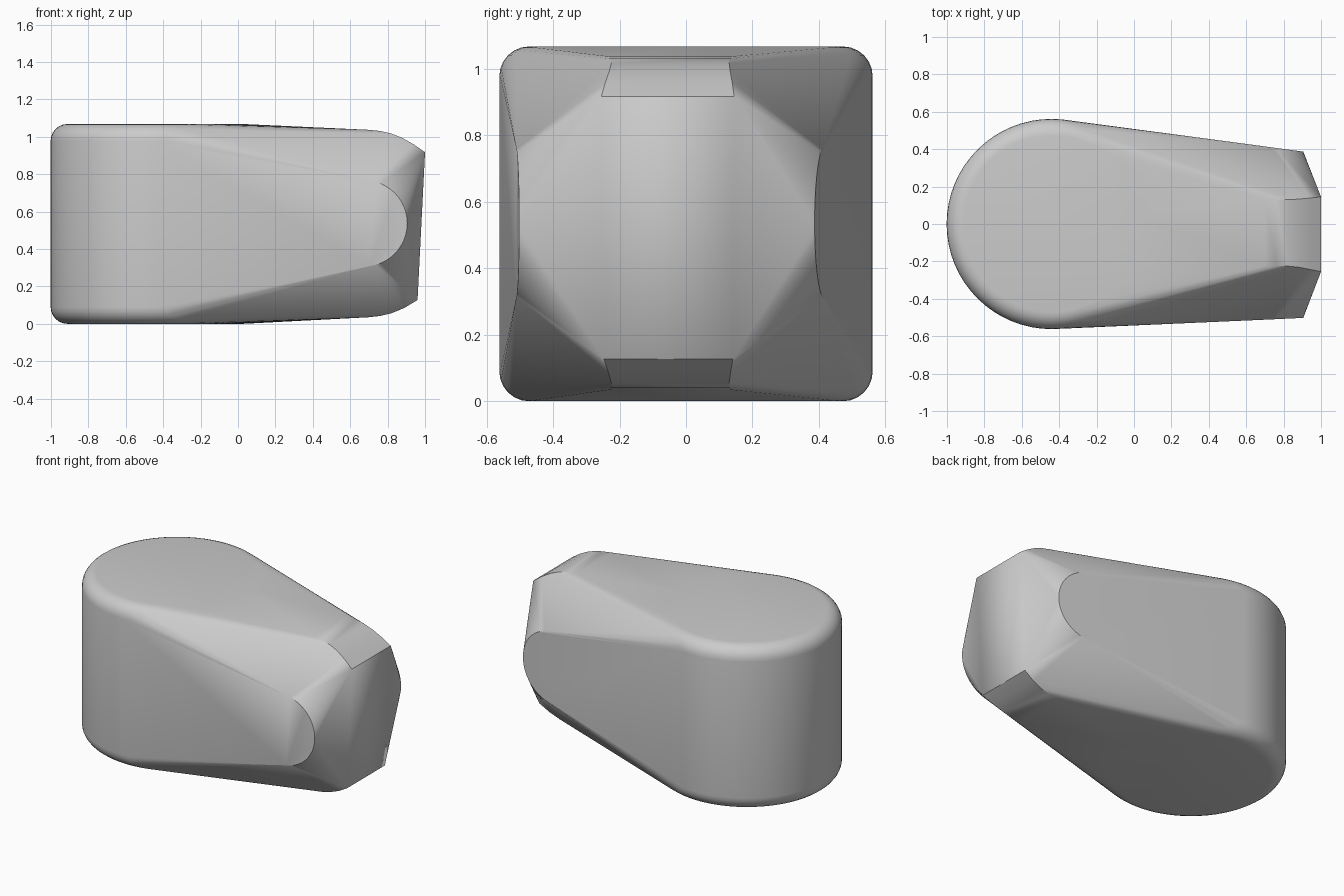
import bpy, bmesh
from math import sin, cos, pi, radians

if "Cube" in bpy.data.objects:
    bpy.data.objects.remove(bpy.data.objects["Cube"])

H = 1.068          # overall height
CX, R = -0.44, 0.562  # centre and radius of the round end
F = 0.09           # edge fillet of the round end

pts = []

# Round end: upright cylinder with filleted rims
for i in range(64):
    a = 2 * pi * i / 64
    for k in range(7):
        t = pi / 2 * k / 6
        r, dz = R - F + F * cos(t), F - F * sin(t)
        for z in (dz, H - dz):
            pts.append((CX + r * cos(a), r * sin(a), z))

# Narrow end: curved lips above and below (x, z), slightly flared in width
top_lip = [(0.70, 1.037), (0.76, 1.031), (0.82, 1.017), (0.88, 0.993),
           (0.94, 0.959), (1.0, 0.917)]
low_lip = [(0.70, 0.035), (0.76, 0.042), (0.82, 0.056), (0.89, 0.085),
           (0.96, 0.127)]
for x, z in top_lip + low_lip:
    f = max(0, (x - 0.85) / 0.15)
    pts.append((x, -0.225 - 0.03 * f, z))
    pts.append((x, 0.13 + 0.015 * f, z))

# Side cheeks: half-round tips lying on the tapering side walls
for y_tip, slope in ((-0.502, 0.047), (0.387, -0.135)):
    for i in range(25):
        a = -pi / 2 + pi * i / 24
        x = 0.675 + 0.23 * cos(a)
        pts.append((x, y_tip + slope * (x - 0.905), 0.537 + 0.23 * sin(a)))

# Skin everything with one convex shell
bm = bmesh.new()
for p in pts:
    bm.verts.new(p)
res = bmesh.ops.convex_hull(bm, input=bm.verts[:])
loose = {g for g in res["geom_interior"] + res["geom_unused"]
         if isinstance(g, bmesh.types.BMVert)}
bmesh.ops.delete(bm, geom=list(loose), context='VERTS')
bmesh.ops.dissolve_limit(bm, angle_limit=radians(0.5), verts=bm.verts[:], edges=bm.edges[:])
bmesh.ops.recalc_face_normals(bm, faces=bm.faces[:])

mesh = bpy.data.meshes.new("tapered_block")
bm.to_mesh(mesh)
bm.free()
block = bpy.data.objects.new("tapered_block", mesh)
bpy.context.collection.objects.link(block)
bpy.context.view_layer.objects.active = block
block.select_set(True)
bpy.ops.object.shade_smooth_by_angle(angle=radians(20))
